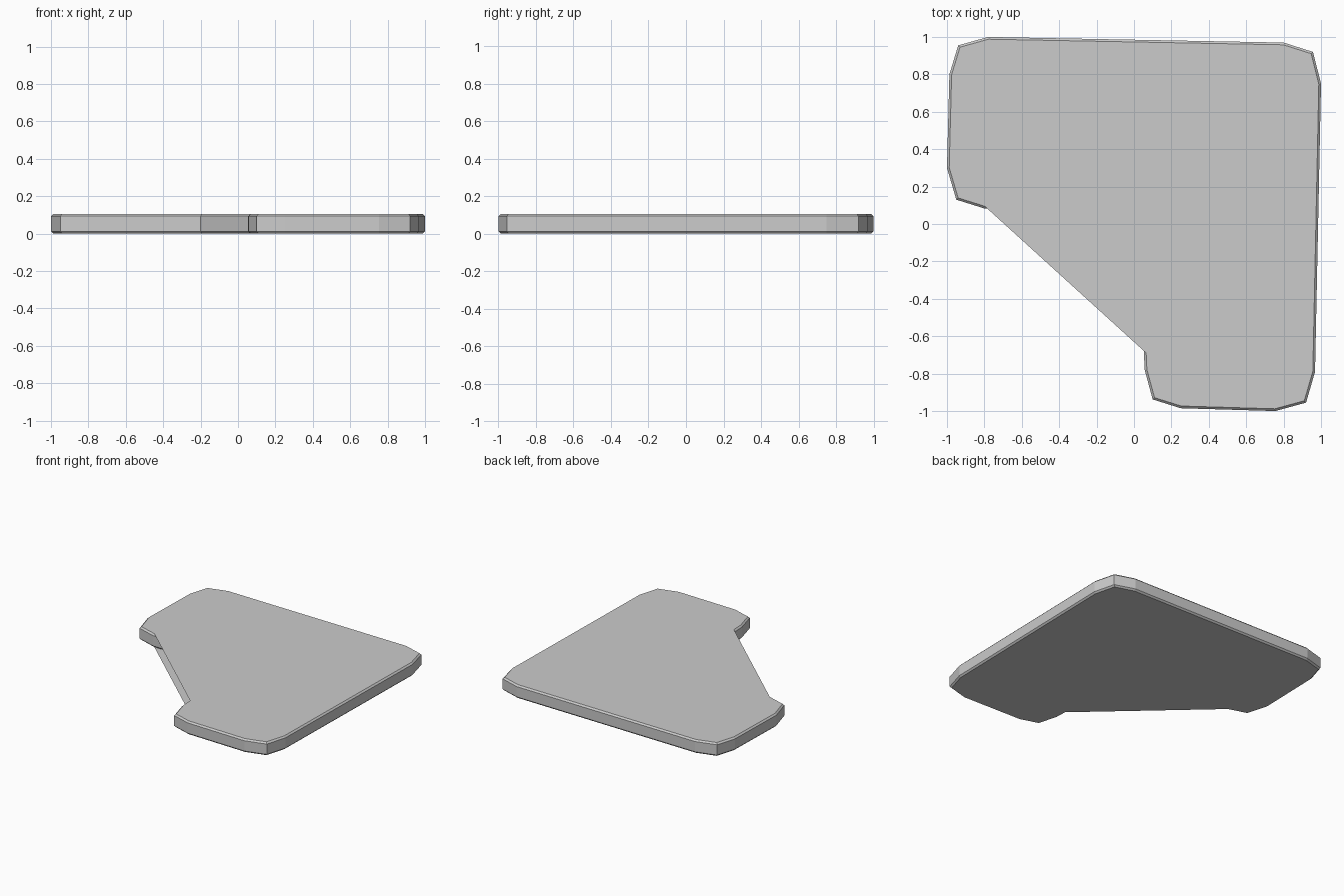
import bpy, bmesh
from mathutils import Vector

if "Cube" in bpy.data.objects:
    bpy.data.objects.remove(bpy.data.objects["Cube"])

# Outline of the L-shaped slab, counter-clockwise seen from above
left_arm = [(-0.78, 1.0), (-0.94, 0.955), (-0.987, 0.80), (-1.0, 0.30),
            (-0.95, 0.13), (-0.80, 0.083)]
inner_corner = [(-0.20, 0.07), (0.06, -0.29)]
right_side = [(0.053, -0.69), (0.057, -0.78), (0.10, -0.938), (0.25, -0.985),
              (0.755, -1.0), (0.92, -0.955), (0.968, -0.79), (1.0, 0.75),
              (0.957, 0.92), (0.80, 0.97)]
outline = [Vector(p) for p in left_arm + inner_corner + right_side]
HEIGHT, BEVEL = 0.105, 0.012


def inset(points, d):
    """Move every outline point inwards along its corner mitre."""
    result = []
    for i, p in enumerate(points):
        a = (p - points[i - 1]).normalized()
        b = (points[(i + 1) % len(points)] - p).normalized()
        na, nb = Vector((-a.y, a.x)), Vector((-b.y, b.x))
        result.append(p + (na + nb) * d / (1 + na.dot(nb)))
    return result


bm = bmesh.new()

# Side wall with a small bevel along its top and bottom
rings = []
for z, d in ((0, BEVEL), (BEVEL, 0), (HEIGHT - BEVEL, 0), (HEIGHT, BEVEL)):
    rings.append([bm.verts.new((p.x, p.y, z)) for p in inset(outline, d)])
n = len(outline)
for low, high in zip(rings, rings[1:]):
    for i in range(n):
        j = (i + 1) % n
        bm.faces.new((low[i], low[j], high[j], high[i]))

# Top and bottom sheets run straight across the recessed inner corner
first = len(left_arm)
last = first + len(inner_corner)
bm.faces.new(rings[3][:first] + rings[3][last:])
bm.faces.new(list(reversed(rings[0][:first] + rings[0][last:])))

mesh = bpy.data.meshes.new("corner_slab")
bm.to_mesh(mesh)
bm.free()
slab = bpy.data.objects.new("corner_slab", mesh)
bpy.context.collection.objects.link(slab)
